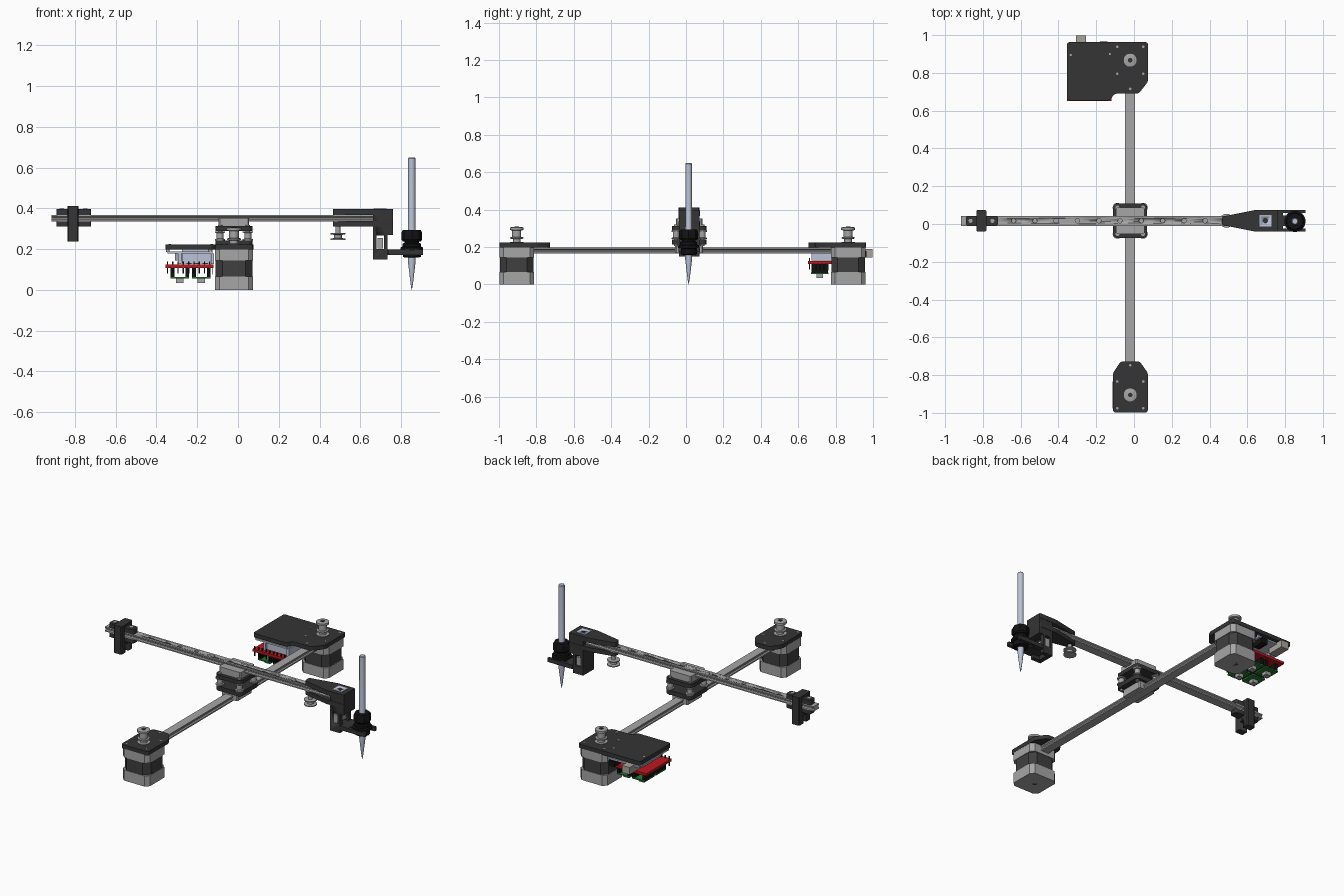
import bpy, bmesh, math
from mathutils import Vector

if "Cube" in bpy.data.objects:
    bpy.data.objects.remove(bpy.data.objects["Cube"])

def mat(name, r, g, b):
    m = bpy.data.materials.new(name)
    m.diffuse_color = (r, g, b, 1)
    m.use_nodes = True
    m.node_tree.nodes["Principled BSDF"].inputs["Base Color"].default_value = m.diffuse_color
    return m

DARK = mat("dark_print", .035, .035, .035)
CORE = mat("motor_core", .05, .05, .05)
BLACK = mat("black", .006, .006, .007)
STEEL = mat("steel", .38, .38, .38)
BLUE = mat("pale_blue", .5, .54, .68)
RED = mat("red_board", .5, .01, .015)
GREEN = mat("green_board", .02, .2, .03)
TAN = mat("port", .4, .37, .33)

def make(name, bm, m):
    bmesh.ops.recalc_face_normals(bm, faces=bm.faces)
    me = bpy.data.meshes.new(name)
    bm.to_mesh(me)
    bm.free()
    ob = bpy.data.objects.new(name, me)
    bpy.context.collection.objects.link(ob)
    if m:
        me.materials.append(m)
    bpy.context.view_layer.objects.active = ob
    bpy.ops.object.select_all(action='DESELECT')
    ob.select_set(True)
    bpy.ops.object.shade_smooth_by_angle(angle=math.radians(32))
    return ob

def prism(name, pts, t0, t1, m=None, axis='z', r=0, seg=3):
    """Extrude an outline along an axis; r rounds (or chamfers) the long edges."""
    f = {'x': lambda a, b, t: (t, a, b), 'y': lambda a, b, t: (a, t, b),
         'z': lambda a, b, t: (a, b, t)}[axis]
    bm = bmesh.new()
    lo = [bm.verts.new(f(a, b, t0)) for a, b in pts]
    hi = [bm.verts.new(f(a, b, t1)) for a, b in pts]
    bm.faces.new(lo)
    bm.faces.new(hi)
    n = len(pts)
    for i in range(n):
        j = (i + 1) % n
        bm.faces.new((lo[i], lo[j], hi[j], hi[i]))
    if r:
        bm.edges.ensure_lookup_table()
        edges = [e for i in range(n) for e in lo[i].link_edges if hi[i] in e.verts]
        bmesh.ops.bevel(bm, geom=edges, offset=r, segments=seg, profile=.5, affect='EDGES')
    return make(name, bm, m)

def box(name, x0, x1, y0, y1, z0, z1, m=None, r=0, seg=3):
    return prism(name, [(x0, y0), (x1, y0), (x1, y1), (x0, y1)], z0, z1, m, 'z', r, seg)

def lathe(name, prof, x, y, m=None, n=32):
    """Revolve (radius, z) points about a vertical axis."""
    bm = bmesh.new()
    rings = [[bm.verts.new((x + rr * math.cos(2 * math.pi * i / n),
                            y + rr * math.sin(2 * math.pi * i / n), z)) for i in range(n)]
             for rr, z in prof]
    for a, b in zip(rings, rings[1:]):
        for i in range(n):
            j = (i + 1) % n
            bm.faces.new((a[i], a[j], b[j], b[i]))
    bm.faces.new(rings[0])
    bm.faces.new(rings[-1])
    return make(name, bm, m)

def cyl(name, x, y, rad, z0, z1, m=None, n=20):
    return lathe(name, [(rad, z0), (rad, z1)], x, y, m, n)

def cut(ob, *cutters):
    for c in cutters:
        c.hide_render = True
        c.hide_viewport = True
        md = ob.modifiers.new("cut", 'BOOLEAN')
        md.operation, md.object, md.solver = 'DIFFERENCE', c, 'EXACT'
        c.display_type = 'WIRE'

def rail(name, c, z0, z1, t0, t1, axis):
    w, g, h = .0265, .020, (z1 - z0) / 4
    side = [(w, z0), (w, z0 + h), (g, z0 + 1.6 * h), (g, z0 + 2.4 * h), (w, z1 - h), (w, z1)]
    pts = [(c + a, b) for a, b in side] + [(c - a, b) for a, b in reversed(side)]
    return prism(name, pts, t0, t1, STEEL, axis)

CX, CY = -.02, .017

# rails
rail("y_rail", CX, .165, .197, -.86, .83, 'y')
xr = rail("x_rail", CY, .336, .367, -.915, .665, 'x')
for i in range(12):
    hx = -.75 + .1127 * i
    cut(xr, cyl("rail_hole_cutter", hx, CY, .012, .352, .38, n=14))

# motors with stepped pulleys
for tag, my in (("front", -.905), ("rear", .867)):
    h = .093
    for part, z0, z1 in (("bottom", 0, .066), ("top", .145, .199)):
        box(f"{tag}_motor_{part}_cap", CX - h, CX + h, my - h, my + h, z0, z1, STEEL, .022, 1)
    box(f"{tag}_motor_core", CX - .09, CX + .09, my - .09, my + .09, .066, .145, CORE, .034, 1)
    cyl(f"{tag}_motor_boss", CX, my, .02, -.0, .003, CORE)
    lathe(f"{tag}_drive_pulley", [(.036, .222), (.036, .226), (.021, .227), (.021, .242), (.035, .245),
          (.035, .252), (.024, .254), (.024, .288), (.037, .291), (.037, .304), (.03, .306)], CX, my, STEEL)
    cyl(f"{tag}_motor_shaft", CX, my, .012, .3, .309, DARK)
    bolts = [(CX + sx * .069, my + sy * .071) for sx in (-1, 1) for sy in (-1, 1)]
    bolts.append((CX, my + (.158 if my < 0 else -.152)))
    for bx, by in bolts:
        cyl(f"{tag}_mount_bolt", bx, by, .007, .2, .225, STEEL, 12)

# mounting plates
prism("front_mount_plate", [(-.112, -.998), (.074, -.998), (.074, -.79), (.03, -.727), (-.07, -.727),
      (-.112, -.79)], .198, .223, DARK, r=.014)
prism("rear_mount_plate", [(-.355, .655), (-.125, .655), (-.105, .69), (.025, .69), (.075, .755),
      (.075, .963), (-.355, .963)], .198, .223, DARK, r=.014)

# control electronics under the rear plate
for px, py in ((-.335, .895), (-.128, .9)):
    cyl("board_screw", px, py, .006, .2, .225, STEEL, 12)
box("controller_board", -.345, -.125, .665, .955, .178, .188, BLUE)
for bx in (-.285, -.125):
    box("header_socket", bx - .008, bx + .008, .67, .85, .128, .178, BLUE)
box("board_spacer", -.275, -.135, .68, .7, .13, .198, BLUE)
for sx in (-.345, -.135):
    for sy in (.675, .94):
        cyl("standoff", sx, sy, .009, .185, .2, STEEL, 12)
box("usb_port", -.308, -.255, .89, .998, .143, .188, TAN)
box("power_port", -.18, -.14, .89, .965, .143, .178, BLACK)
for k in range(3):
    cyl("capacitor", -.24 + .04 * k, .72, .013, .128, .165, TAN, 16)
box("red_shield", -.355, -.12, .652, .9, .108, .124, RED)
for dx in (-.285, -.18):
    for dy in (.715, .83):
        for s in (-1, 1):
            box("driver_socket", dx + s * .036 - .009, dx + s * .036 + .009, dy - .045, dy + .045,
                .062, .108, BLACK)
        box("driver_board", dx - .045, dx + .045, dy - .048, dy + .048, .056, .064, GREEN)
        box("heat_sink", dx - .018, dx + .018, dy - .018, dy + .018, .034, .056, STEEL)
for k in range(9):
    box("pin", -.349 + .026 * k, -.343 + .026 * k, .658, .664, .08, .14, BLACK)
    box("side_pin", -.126, -.122, .67 + .022 * k, .675 + .022 * k, .075, .108, BLACK)

# centre carriage: sliders, two plates, corner idlers
box("lower_slider", CX - .055, CX + .055, CY - .075, CY + .075, .17, .214, STEEL, .006, 1)
box("upper_slider", CX - .075, CX + .075, CY - .07, CY + .07, .311, .353, STEEL, .006, 1)
for tag, z0, z1 in (("lower", .213, .241), ("upper", .288, .312)):
    box(f"{tag}_carriage_plate", CX - .09, CX + .09, CY - .092, CY + .092, z0, z1, DARK, .025, 4)
for sx in (-1, 1):
    for sy in (-1, 1):
        ix, iy = CX + sx * .068, CY + sy * .07
        lathe("corner_idler", [(.025, .243), (.025, .249), (.017, .251), (.017, .279), (.025, .281),
              (.025, .287)], ix, iy, STEEL, 24)
        cyl("idler_bolt", ix, iy, .011, .205, .319, STEEL, 12)

# left end clamp
for z0, z1 in ((.31, .337), (.366, .396)):
    box("clamp_bar", -.89, -.72, CY - .026, CY + .026, z0, z1, DARK, .012)
for hx in (-.865, -.75):
    cyl("clamp_bolt", hx, CY, .011, .39, .399, STEEL, 14)
br = box("belt_clamp", -.835, -.781, CY - .056, CY + .056, .236, .411, DARK, .005, 1)
cut(br, box("clamp_slot_cutter", -.9, -.7, CY - .014, CY + .014, .22, .285))

# right tool arm
arm = [(.466, -.022), (.64, -.057), (.76, -.057), (.76, .057), (.64, .057), (.466, .022)]
for z0, z1 in ((.31, .337), (.366, .396)):
    prism("arm_plate", [(a, CY + b) for a, b in arm], z0, z1, DARK, r=.008)
lathe("arm_idler", [(.037, .245), (.037, .251), (.02, .254), (.02, .27), (.037, .273), (.037, .279),
      (.012, .28), (.012, .312)], .49, CY, STEEL)
blk = prism("lift_housing", [(.663, .15), (.733, .15), (.733, .205), (.733, .268), (.76, .268),
            (.76, .394), (.663, .394)], CY - .055, CY + .055, DARK, 'y')
cut(blk, box("lift_slot_cutter", .68, .716, -.2, .2, .2, .266),
    box("lift_channel_cutter", .69, .8, CY - .03, CY + .03, .1, .262))
box("lift_slider", .684, .712, CY - .05, CY + .05, .203, .255, STEEL)
nut = box("actuator_body", .665, .728, CY - .031, CY + .031, .32, .398, BLUE)
cut(nut, cyl("actuator_hole_cutter", .696, CY, .012, .38, .42))

# pen holder: bridge, fork and collet
box("holder_bridge", .7, .815, CY - .028, CY + .028, .17, .197, DARK)
box("fork_base", .735, .79, CY - .057, CY + .057, .172, .197, DARK)
for s in (-1, 1):
    ya, yb = sorted((CY + s * .057, CY + s * .04))
    box("fork_prong", .78, .908, ya, yb, .172, .197, DARK)
PX, PY = .852, .014
lathe("collet_body", [(.03, .158), (.044, .162), (.044, .19), (.056, .194), (.056, .208), (.046, .212),
      (.046, .226), (.036, .23), (.036, .24)], PX, PY, BLACK)
lathe("collet_nut", [(.044, .238), (.051, .246), (.051, .28), (.044, .293), (.02, .294)], PX, PY, BLACK, 8)

# pen
lathe("pen", [(.0008, 0), (.006, .03), (.019, .14), (.019, .3), (.0175, .31), (.0175, .645), (.014, .65)],
      PX, PY, BLUE)
